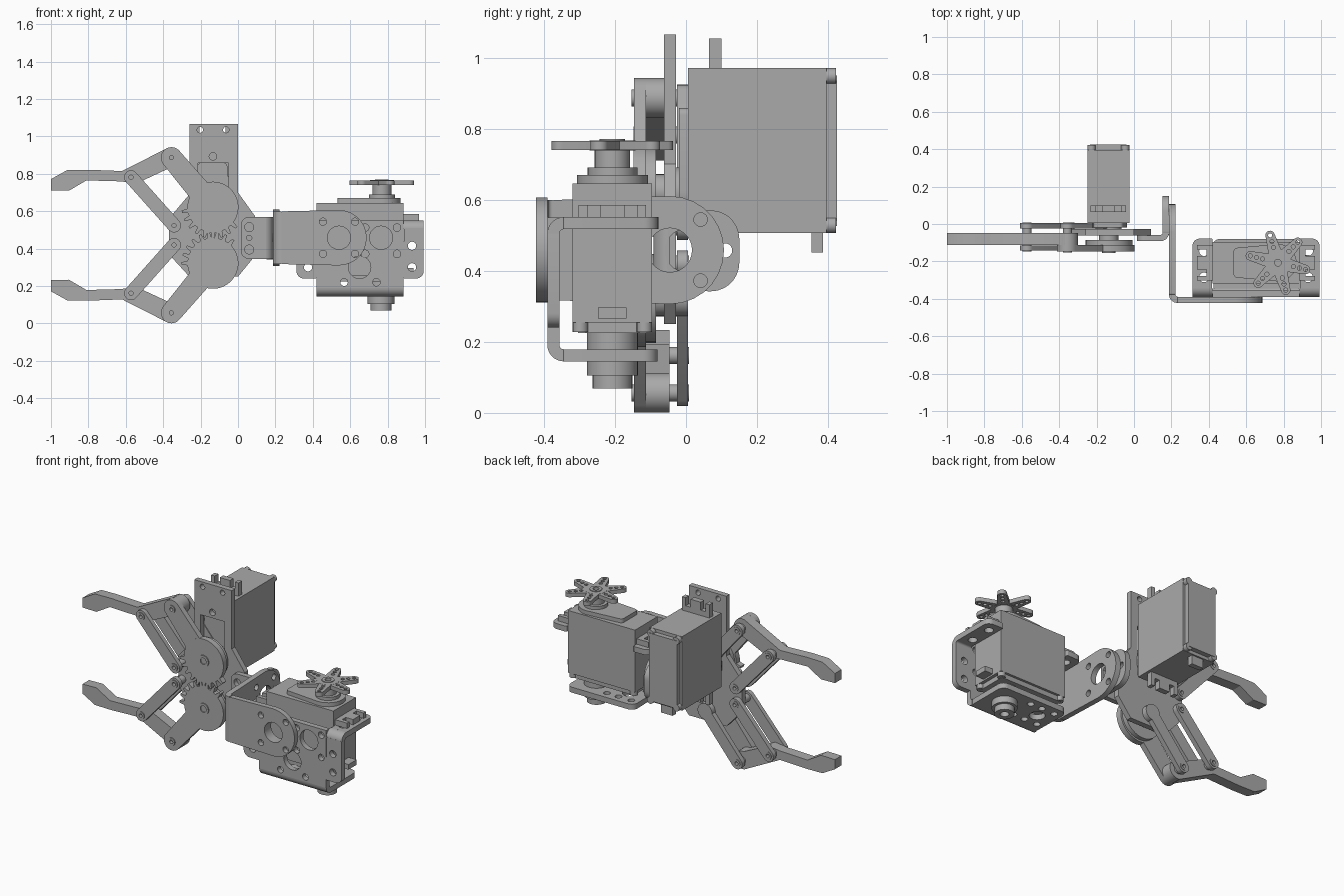
import bpy, bmesh, math
from mathutils import Matrix, Vector
from mathutils.geometry import convex_hull_2d

cube = bpy.data.objects.get("Cube")
if cube:
    bpy.data.objects.remove(cube)

grey = bpy.data.materials.new("plain grey")
grey.use_nodes = True
grey.diffuse_color = (0.4, 0.4, 0.4, 1)
grey.node_tree.nodes["Principled BSDF"].inputs["Base Color"].default_value = (0.4, 0.4, 0.4, 1)

AXES = {"XY": (0, 1, 2), "XZ": (0, 2, 1), "YZ": (1, 2, 0)}
made = []


def circle(x, y, r, n=28):
    return [(x + r * math.cos(math.tau * i / n), y + r * math.sin(math.tau * i / n)) for i in range(n)]


def hull(*discs):
    """Outline wrapped around discs given as (x, y, radius)."""
    pts = [Vector(p) for d in discs for p in circle(*d)]
    return [tuple(pts[i]) for i in convex_hull_2d(pts)]


def rect(x0, x1, y0, y1, r=0):
    if r == 0:
        return [(x0, y0), (x1, y0), (x1, y1), (x0, y1)]
    return hull(*[(x, y, r) for x in (x0 + r, x1 - r) for y in (y0 + r, y1 - r)])


def plate(name, plane, outline, lo, hi, holes=(), matrix=None):
    """Extrude an outline, with holes given as outlines, from lo to hi."""
    cu = bpy.data.curves.new(name, "CURVE")
    cu.dimensions, cu.fill_mode, cu.extrude = "2D", "BOTH", (hi - lo) / 2
    for loop in (outline, *holes):
        sp = cu.splines.new("POLY")
        sp.points.add(len(loop) - 1)
        for p, (u, v) in zip(sp.points, loop):
            p.co = (u, v, 0, 1)
        sp.use_cyclic_u = True
    tmp = bpy.data.objects.new("tmp", cu)
    bpy.context.collection.objects.link(tmp)
    mesh = bpy.data.meshes.new_from_object(tmp.evaluated_get(bpy.context.evaluated_depsgraph_get()))
    bpy.data.objects.remove(tmp)
    bm = bmesh.new()
    bm.from_mesh(mesh)
    bmesh.ops.remove_doubles(bm, verts=bm.verts, dist=1e-5)
    for v in bm.verts:
        src = (v.co.x, v.co.y, v.co.z + (lo + hi) / 2)
        co = [0, 0, 0]
        for axis, value in zip(AXES[plane], src):
            co[axis] = value
        v.co = matrix @ Vector(co) if matrix else Vector(co)
    bmesh.ops.recalc_face_normals(bm, faces=bm.faces)
    bm.to_mesh(mesh)
    bm.free()
    mesh.name = name
    mesh.materials.clear()
    mesh.materials.append(grey)
    ob = bpy.data.objects.new(name, mesh)
    bpy.context.collection.objects.link(ob)
    made.append(ob)
    return ob


def servo(name, m):
    """Servo with length on x, width on y and its shaft pointing up z."""
    def part(label, outline, lo, hi, holes=()):
        plate(name + "_" + label, "XY", outline, lo, hi, holes, m)
    L, W, S = 0.232, 0.112, 0.117
    part("body", rect(-L, L, -W, W), 0.03, 0.42)
    part("bottom_cap", rect(-L + 0.02, L - 0.02, -W + 0.015, W - 0.015), 0, 0.03)
    for sx in (-1, 1):
        for sy in (-1, 1):
            part("corner_screw", circle(sx * (L - 0.022), sy * (W - 0.022), 0.022, 16), 0.003, 0.03)
        # mounting flange with two open screw slots
        tabs = [(L, -0.095), (0.315, -0.095), (0.315, -0.07), (0.265, -0.07), (0.265, -0.035), (0.315, -0.035)]
        tabs += [(x, -y) for x, y in reversed(tabs)]
        part("flange", [(sx * x, y) for x, y in tabs], 0.325, 0.36)
    part("gear_cover", hull((S, 0, 0.1), (-0.1, 0.06, 0.02), (-0.1, -0.06, 0.02)), 0.42, 0.445)
    part("collar", circle(S, 0, 0.07), 0.445, 0.465)
    part("shaft", circle(S, 0, 0.05), 0.465, 0.52)
    part("cable_exit", rect(L, L + 0.055, -0.04, 0.04), 0.04, 0.072)


def bend(name, plane, cx, cy, a0, lo, hi, r0=0.012, r1=0.046):
    arc = [a0 + math.pi / 2 * i / 8 for i in range(9)]
    ring = [(cx + r1 * math.cos(a), cy + r1 * math.sin(a)) for a in arc]
    ring += [(cx + r0 * math.cos(a), cy + r0 * math.sin(a)) for a in reversed(arc)]
    plate(name, plane, ring, lo, hi)


def gear_outline(x, z, sign, phase, teeth=22):
    """Disc whose teeth cover only the half facing the other gear."""
    pts = []
    step = math.tau / teeth
    for i in range(teeth):
        for f, tall in ((-0.42, 0), (-0.3, 0), (-0.13, 1), (0.13, 1), (0.3, 0), (0.42, 0)):
            a = -math.pi / 2 + (i + phase + f) * step
            toothed = math.sin(-math.pi / 2 + (i + phase) * step) < 0.1 and math.cos(a) < 0.8
            r = 0.168 if tall and toothed else 0.136
            pts.append((x + r * math.cos(a), z + sign * r * math.sin(a)))
    return pts


# Gripper base plate
MID, GX, KX = 0.4715, -0.134, -0.356
base = [(-0.26, 1.065), (0, 1.065), (0, 0.7), (0.09, 0.575), (0.09, 0.36), (0, 0.25),
        (-0.26, 0.25), (-0.37, 0.37), (-0.37, 0.56), (-0.26, 0.69)]
plate("gripper_base", "XZ", base, -0.062, -0.028,
      [circle(-0.203, 1.035, 0.016), circle(-0.064, 1.035, 0.016), circle(GX, 0.893, 0.02),
       rect(-0.215, -0.05, 0.545, 0.857)])

# Gears, arms, links and fingers, one set on each side of the middle
finger = [(-1, 0.24), (-1, 0.3), (-0.914, 0.348), (-0.8, 0.35), (-0.62, 0.343), (-0.37, 0.47), (-0.31, 0.44),
          (-0.31, 0.385), (-0.54, 0.278), (-0.63, 0.288), (-0.81, 0.293), (-0.904, 0.238)]
for side, s in (("upper", 1), ("lower", -1)):
    z = lambda d: MID + s * d
    hub, knuckle, inner, outer = (GX, z(0.15)), (KX, z(0.415)), (-0.342, z(0.052)), (-0.572, z(0.31))
    plate(side + "_gear", "XZ", gear_outline(*hub, s, 0 if s > 0 else 0.5), -0.148, -0.112, [circle(*hub, 0.02)])
    plate(side + "_gear_horn", "XZ", circle(*hub, 0.125), -0.112, -0.085)
    plate(side + "_gear_spacer", "XZ", circle(*hub, 0.05), -0.09, 0.005)
    plate(side + "_gear_bolt", "XZ", circle(*hub, 0.036), -0.154, -0.14, [circle(*hub, 0.02)])
    plate(side + "_gear_arm", "XZ", hull((*hub, 0.065), (*knuckle, 0.056)), -0.147, -0.112, [circle(*knuckle, 0.015)])
    plate(side + "_back_arm", "XZ", hull((*hub, 0.037), (*knuckle, 0.037)), -0.025, 0.005, [circle(*knuckle, 0.015)])
    for label, lo, hi in (("front", -0.142, -0.115), ("back", -0.025, 0.005)):
        plate(side + "_" + label + "_link", "XZ", hull((*inner, 0.037), (*outer, 0.037)), lo, hi,
              [circle(*inner, 0.013), circle(*outer, 0.013)])
    plate(side + "_finger", "XZ", [(x, z(d)) for x, d in finger], -0.112, -0.047)
    plate(side + "_knuckle", "XZ", circle(*knuckle, 0.056), -0.115, -0.047)
    for p, front in ((knuckle, -0.153), (inner, -0.148), (outer, -0.148)):
        plate(side + "_pivot_pin", "XZ", circle(*p, 0.024), front, 0.009, [circle(*p, 0.011)])

# Gripper servo behind the base plate
servo("gripper_servo", Matrix(((0, 1, 0, -0.137), (0, 0, -1, 0.425), (-1, 0, 0, 0.738), (0, 0, 0, 1))))

# Angle bracket fixed to the base plate
plate("angle_bracket_tab", "XZ", hull((0.06, 0.525, 0.045), (0.06, 0.39, 0.045), (0.14, 0.56, 0.01), (0.14, 0.355, 0.01)),
      -0.092, -0.06, [circle(0.06, 0.515, 0.024), circle(0.06, 0.457, 0.014), circle(0.06, 0.395, 0.024)])
bend("angle_bracket_bend", "XY", 0.141, -0.046, -math.pi / 2, 0.345, 0.57)
plate("angle_bracket_side", "YZ", hull((-0.04, 0.56, 0.01), (-0.04, 0.355, 0.01), (0.07, 0.49, 0.08), (0.07, 0.422, 0.08)),
      0.153, 0.187, [circle(-0.0, 0.457, 0.06), circle(0.11, 0.457, 0.02)])


def ring_holes(x, y):
    return [circle(x, y, 0.062)] + [circle(x + a, y + b, 0.019) for a in (-0.086, 0.086) for b in (-0.086, 0.086)]


# Long L bracket with round ends
AZ = 0.458
plate("long_bracket_side", "YZ", hull((-0.045, AZ, 0.152), (-0.37, AZ + 0.133, 0.008), (-0.37, AZ - 0.133, 0.008)),
      0.187, 0.221, ring_holes(-0.045, AZ))
bend("long_bracket_bend", "XY", 0.233, -0.376, math.pi, AZ - 0.141, AZ + 0.141)
plate("long_bracket_front", "XZ", hull((0.54, AZ, 0.148), (0.24, AZ + 0.133, 0.008), (0.24, AZ - 0.133, 0.008)),
      -0.422, -0.39, ring_holes(0.54, AZ))

# Servo holder: front plate, two ears, bent shelves and a bottom plate
CX = 0.6525
plate("holder_front", "XZ", rect(0.42, 0.885, 0.19, 0.55), -0.39, -0.356,
      ring_holes(0.54, AZ)[:1] + [circle(0.765, AZ, 0.062), circle(0.65, 0.3, 0.06)]
      + [circle(x, y, 0.02) for x in (0.68, 0.85) for y in (0.372, 0.542 - 0.03)]
      + [circle(x, 0.22, 0.02) for x in (0.567, 0.74)])
for side, s in (("left", 1), ("right", -1)):
    X = lambda d: CX + s * d
    plate(side + "_holder_ear", "XZ", hull((X(0.24), 0.25, 0.01), (X(0.3), 0.28, 0.04), (X(0.24), 0.505, 0.005), (X(0.335), 0.505, 0.005)),
          -0.39, -0.356, [circle(X(0.278), d, 0.022) for d in (0.3, 0.415)])
    bend(side + "_holder_bend", "YZ", -0.344, 0.505, math.pi / 2, *sorted((X(0.232), X(0.34))))
    plate(side + "_holder_shelf", "XY", hull((X(0.24), -0.34, 0.005), (X(0.335), -0.34, 0.005), (X(0.3), -0.118, 0.04), (X(0.24), -0.085, 0.008)),
          0.517, 0.551, [circle(X(0.278), d, 0.026) for d in (-0.145, -0.285)])
bend("holder_bottom_bend", "YZ", -0.344, 0.191, math.pi, 0.42, 0.885)
plate("holder_bottom", "XY", hull((0.43, -0.34, 0.005), (0.88, -0.34, 0.005), (0.46, -0.12, 0.04), (0.845, -0.12, 0.04)),
      0.145, 0.179, [circle(x, y, 0.02) for x in (0.47, 0.56, 0.64) for y in (-0.28, -0.13)]
      + [circle(0.53, -0.205, 0.045)])
plate("pivot_bearing", "XY", circle(0.765, -0.207, 0.072), 0.105, 0.225)
plate("pivot_bearing_end", "XY", circle(0.765, -0.207, 0.056), 0.068, 0.105, [circle(0.765, -0.207, 0.025)])

# Wrist servo and its star shaped horn
servo("wrist_servo", Matrix.Translation((CX, -0.207, 0.225)))
hx, hy = CX + 0.117, -0.207
plate("star_horn_hub", "XY", circle(hx, hy, 0.065), 0.739, 0.766, [circle(hx, hy, 0.022)])
plate("star_horn_screw", "XY", circle(hx, hy, 0.036), 0.74, 0.77, [circle(hx, hy, 0.018)])
for k in range(6):
    a = math.radians(106 + 60 * k)
    at = lambda r: (hx + r * math.cos(a), hy + r * math.sin(a))
    plate("star_horn_arm", "XY", hull((*at(0.055), 0.036), (*at(0.152), 0.025)), 0.74, 0.765,
          [circle(*at(r), 0.011, 12) for r in (0.085, 0.118, 0.152)])

# Smooth round walls, keep edges sharp
for ob in bpy.context.selected_objects:
    ob.select_set(False)
for ob in made:
    ob.select_set(True)
bpy.context.view_layer.objects.active = made[0]
bpy.ops.object.shade_smooth_by_angle(angle=math.radians(30))
